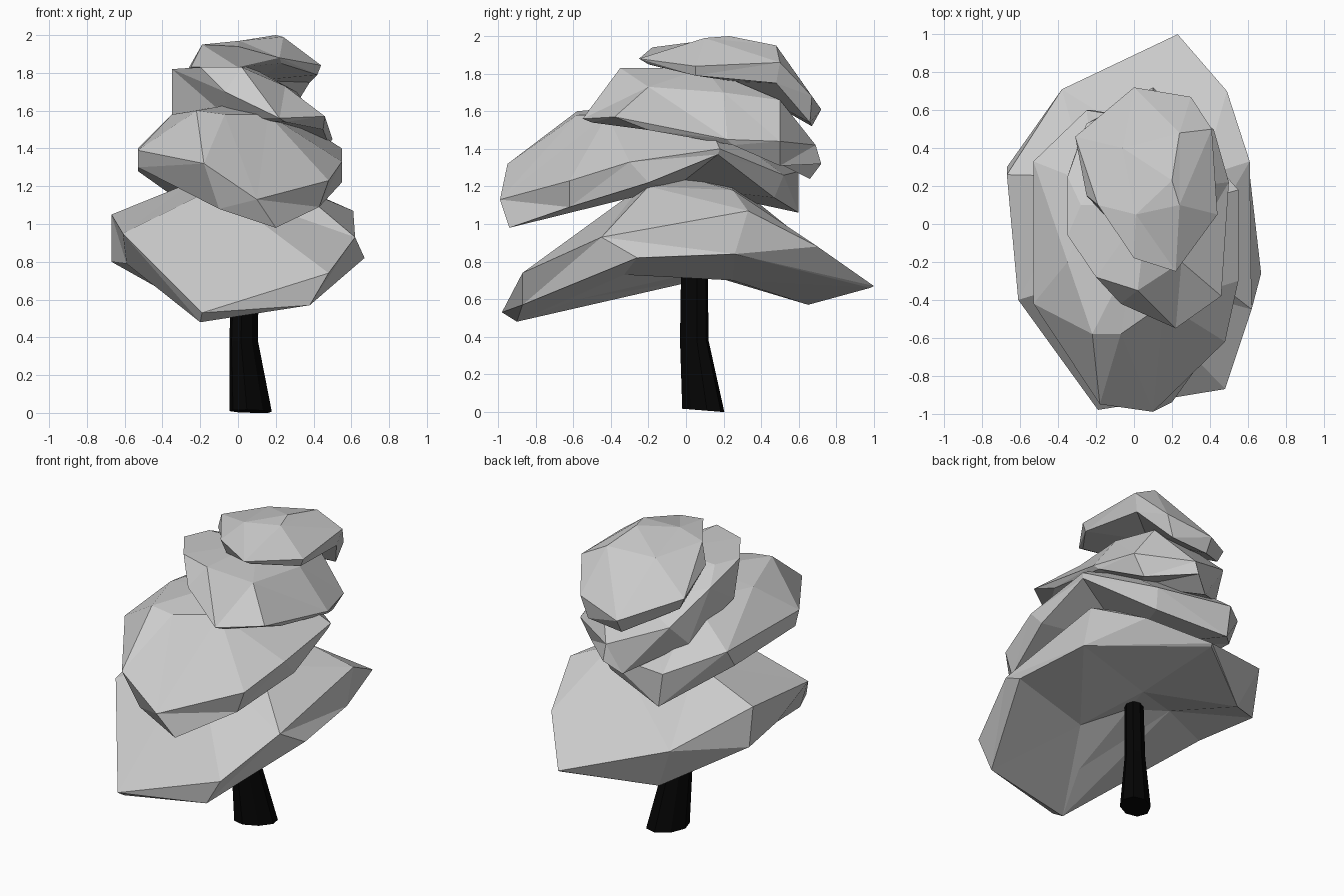
import bpy, bmesh, math

TAU = 2 * math.pi


def make_object(name, bm, mat=None):
    bmesh.ops.recalc_face_normals(bm, faces=bm.faces)
    me = bpy.data.meshes.new(name)
    bm.to_mesh(me)
    bm.free()
    ob = bpy.data.objects.new(name, me)
    bpy.context.collection.objects.link(ob)
    if mat:
        me.materials.append(mat)
    return ob


def tier(name, apex, crown, rim, lower, under, belly=None):
    """Faceted foliage pad: apex > crown ring > rim > lower rim > (belly ring) > underside."""
    bm = bmesh.new()

    def ring(points):
        pairs = [(math.atan2(p[1] - apex[1], p[0] - apex[0]) % TAU, p) for p in points]
        return [(a, bm.verts.new(p)) for a, p in sorted(pairs)]

    def bridge(a, b):
        i = j = 0
        while i < len(a) or j < len(b):
            na = a[i + 1][0] if i + 1 < len(a) else a[0][0] + TAU
            nb = b[j + 1][0] if j + 1 < len(b) else b[0][0] + TAU
            va, vb = a[i % len(a)][1], b[j % len(b)][1]
            if i < len(a) and (j >= len(b) or na <= nb):
                i += 1
                bm.faces.new((va, a[i % len(a)][1], vb))
            else:
                j += 1
                bm.faces.new((va, b[j % len(b)][1], vb))

    def fan(r, tip):
        v = bm.verts.new(tip)
        for k in range(len(r)):
            bm.faces.new((r[k][1], r[(k + 1) % len(r)][1], v))

    c, r, l = ring(crown), ring(rim), ring(lower)
    fan(c, apex)
    bridge(c, r)
    bridge(r, l)
    if belly:
        b = ring(belly)
        bridge(l, b)
        l = b
    fan(l, under)
    return make_object(name, bm)


# bottom foliage tier, the widest, sagging towards front and back
tier("foliage_bottom", (0.03, 0.0, 1.25),
     [(-0.12, -0.25, 1.19), (0.3, -0.2, 1.2), (0.36, 0.25, 1.18), (-0.25, 0.25, 1.22)],
     [(-0.19, -0.98, 0.53), (0.48, -0.87, 0.74), (0.62, -0.45, 0.93),
      (0.61, 0.33, 1.07), (0.49, 0.70, 0.88), (0.23, 1.0, 0.67),
      (-0.38, 0.71, 0.85), (-0.67, 0.26, 1.05), (-0.61, -0.4, 0.95)],
     [(-0.2, -0.9, 0.48), (0.38, -0.87, 0.57),
      (0.67, -0.26, 0.82), (0.61, 0.26, 0.84), (0.22, 0.98, 0.66),
      (-0.26, 0.65, 0.57), (-0.67, 0.3, 0.8), (-0.59, -0.1, 0.79)],
     (0.04, 0.0, 0.73),
     [(-0.05, -0.57, 0.6), (0.14, -0.33, 0.73), (0.14, 0.25, 0.70), (-0.15, 0.15, 0.72)])

# second tier, leaning forward
tier("foliage_lower_middle", (0.0, -0.15, 1.64),
     [(-0.22, -0.58, 1.6), (-0.07, -0.58, 1.58), (0.16, -0.42, 1.58),
      (0.27, 0.1, 1.58), (-0.2, 0.2, 1.6), (-0.35, -0.2, 1.58)],
     [(-0.18, -0.95, 1.32), (0.1, -0.99, 1.13), (0.48, -0.62, 1.23),
      (0.55, -0.3, 1.33), (0.55, 0.18, 1.4), (0.25, 0.52, 1.26),
      (-0.25, 0.6, 1.28), (-0.53, 0.33, 1.4), (-0.53, -0.42, 1.39)],
     [(-0.1, -0.88, 1.08), (0.2, -0.94, 0.98), (0.43, -0.62, 1.09),
      (0.55, -0.2, 1.22), (0.54, 0.17, 1.37), (0.22, 0.47, 1.14),
      (-0.22, 0.6, 1.06), (-0.53, 0.25, 1.28), (-0.53, -0.38, 1.3)],
     (0.0, -0.05, 1.2))

# third tier, leaning backward
tier("foliage_upper_middle", (0.07, 0.1, 1.83),
     [(-0.2, -0.28, 1.83), (0.02, -0.35, 1.83), (0.25, -0.2, 1.73),
      (0.31, 0.2, 1.7), (0.26, 0.5, 1.66), (0.0, 0.48, 1.66), (-0.28, 0.1, 1.82)],
     [(-0.35, -0.06, 1.82), (-0.07, -0.42, 1.7), (0.22, -0.55, 1.56),
      (0.46, -0.38, 1.57), (0.5, 0.22, 1.45), (0.42, 0.5, 1.44),
      (0.1, 0.69, 1.42), (-0.25, 0.53, 1.56), (-0.35, 0.25, 1.74)],
     [(-0.35, 0.0, 1.58), (-0.05, -0.3, 1.56), (0.25, -0.5, 1.54),
      (0.45, -0.2, 1.5), (0.48, 0.25, 1.42), (0.34, 0.5, 1.31),
      (0.1, 0.72, 1.32), (0.0, 0.66, 1.24), (-0.3, 0.4, 1.42)],
     (0.07, 0.1, 1.52))

# small top cap
tier("foliage_top", (0.2, 0.23, 2.0),
     [(0.01, 0.05, 1.97), (0.24, 0.1, 1.99), (0.24, 0.48, 1.95), (-0.06, 0.4, 1.92)],
     [(-0.19, 0.1, 1.95), (0.0, -0.18, 1.94), (0.22, -0.25, 1.88),
      (0.44, 0.05, 1.84), (0.41, 0.5, 1.86), (0.3, 0.67, 1.68),
      (0.0, 0.72, 1.61), (-0.31, 0.46, 1.74)],
     [(-0.25, 0.15, 1.83), (0.0, -0.12, 1.83), (0.23, -0.2, 1.85),
      (0.42, 0.05, 1.79), (0.38, 0.48, 1.75), (0.25, 0.66, 1.54),
      (0.0, 0.67, 1.52), (-0.27, 0.45, 1.66)],
     (0.1, 0.25, 1.76))

# bent oval trunk: (x, y, z, long radius along the diagonal, short radius)
bark = bpy.data.materials.new("bark")
bark.diffuse_color = (0.0015, 0.0015, 0.0015, 1)
bm = bmesh.new()
rings = []
h = math.sqrt(0.5)
for x, y, z, a, b in [(0.067, 0.092, 0.008, 0.132, 0.092),
                      (0.03, 0.044, 0.38, 0.09, 0.062),
                      (0.04, 0.045, 0.85, 0.084, 0.056)]:
    ring = []
    for k in range(8):
        u, v = a * math.cos(TAU * k / 8), b * math.sin(TAU * k / 8)
        ring.append(bm.verts.new((x + (u - v) * h, y + (u + v) * h, z)))
    rings.append(ring)
for lo, hi in zip(rings, rings[1:]):
    for k in range(8):
        bm.faces.new((lo[k], lo[(k + 1) % 8], hi[(k + 1) % 8], hi[k]))
bm.faces.new(rings[0])
bm.faces.new(rings[-1])
for v in rings[0]:  # foot tilts slightly
    v.co.z = max(0.0, 0.008 - 0.08 * (v.co.y - 0.09))
make_object("trunk", bm, bark)
